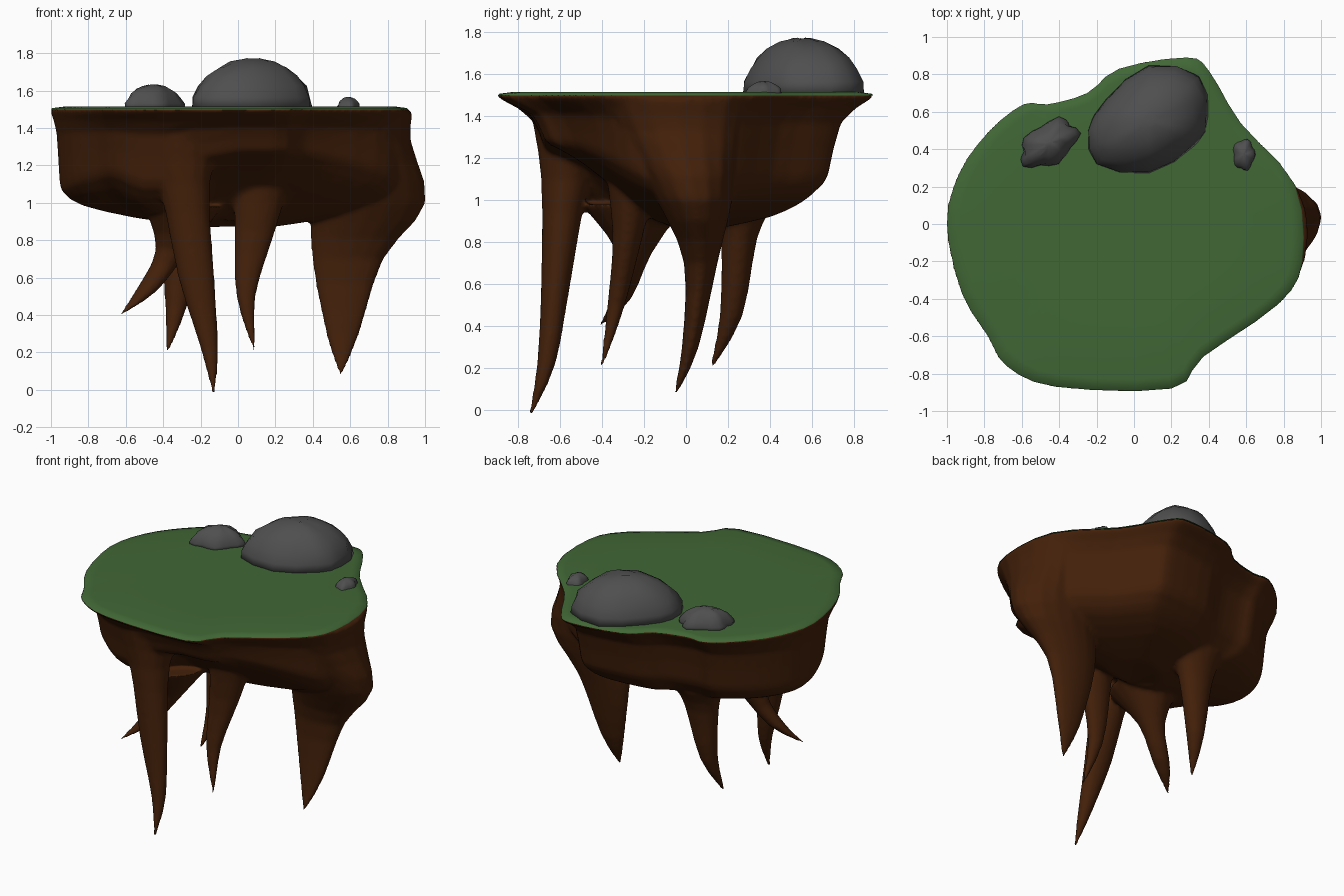
import bpy, bmesh, math, random

if "Cube" in bpy.data.objects:
    bpy.data.objects.remove(bpy.data.objects["Cube"])

random.seed(4)


def material(name, rgb):
    m = bpy.data.materials.new(name)
    m.diffuse_color = (*rgb, 1)
    m.use_nodes = True
    m.node_tree.nodes["Principled BSDF"].inputs["Base Color"].default_value = m.diffuse_color
    return m


GRASS = material("grass green", (0.052, 0.135, 0.036))
DIRT = material("dirt brown", (0.056, 0.0145, 0.003))
STONE = material("stone grey", (0.078, 0.078, 0.078))


def spline(pts, steps, closed=False):
    """Catmull-Rom curve through points of any dimension."""
    n, out = len(pts), []
    get = (lambda i: pts[i % n]) if closed else (lambda i: pts[max(0, min(n - 1, i))])
    for i in range(n if closed else n - 1):
        for k in range(steps):
            t = k / steps
            out.append(tuple(
                b + .5 * t * (c - a + t * (2 * a - 5 * b + 4 * c - d + t * (3 * (b - c) + d - a)))
                for a, b, c, d in zip(get(i - 1), get(i), get(i + 1), get(i + 2))))
    return out if closed else out + [tuple(pts[-1])]


def loft(bm, rings, cap_first=True):
    """Skin a list of equally long point rings."""
    vr = [[bm.verts.new(p) for p in r] for r in rings]
    n = len(vr[0])
    for a, b in zip(vr, vr[1:]):
        for i in range(n):
            j = (i + 1) % n
            bm.faces.new((a[i], a[j], b[j], b[i]))
    if cap_first:
        bm.faces.new(vr[0][::-1])
    bm.faces.new(vr[-1])


def make(name, bm, mat):
    bmesh.ops.recalc_face_normals(bm, faces=bm.faces)
    me = bpy.data.meshes.new(name)
    bm.to_mesh(me)
    bm.free()
    me.materials.append(mat)
    ob = bpy.data.objects.new(name, me)
    bpy.context.collection.objects.link(ob)
    for p in me.polygons:
        p.use_smooth = True
    return ob


def ease(t):
    t = max(0.0, min(1.0, t))
    return t * t * (3 - 2 * t)


# island outline seen from above
outline = spline([(-1, 0), (-.93, .28), (-.77, .5), (-.59, .64), (-.46, .64), (-.25, .7),
                  (-.08, .83), (.28, .89), (.4, .82), (.57, .54), (.86, .21), (.9, -.2),
                  (.77, -.43), (.37, -.71), (.2, -.88), (-.42, -.87), (-.68, -.76),
                  (-.78, -.6), (-.92, -.37)], 3, True)

# grass sheet with a softly rolled rim
bm = bmesh.new()
loft(bm, [[(x * s, y * s, z) for x, y in outline]
          for s, z in ((1, 1.499), (.995, 1.506), (.93, 1.514), (.6, 1.514))], cap_first=False)
make("grass_top", bm, GRASS)

# dirt body: rings shrinking downwards (z, x scale, y scale), underside raised at the front
levels = spline([(1.503, 1.008, 1.008), (1.48, 1.0, .985), (1.37, .97, .83), (1.12, .955, .76),
                 (1.05, .93, .7), (.985, .83, .61), (.92, .55, .45), (.87, .2, .2)], 2)
bm = bmesh.new()
rings = []
for z, sx, sy in levels:
    ring = []
    for x, y in outline:
        px, py = x * sx, y * sy
        lift = .5 * ease((-py - .02) / .6) * max(ease((px + .42) / .3), .4 * ease((-px - .5) / .2))
        ring.append((px, py, z - min(0, z - 1.45) * lift))
    rings.append(ring)
loft(bm, rings)


# hanging roots: each oval section is z, x range, y range
def root(*sections):
    loft(bm, [[((a + b) / 2 + (b - a) / 2 * math.cos(k * math.tau / 16),
                (c + d) / 2 + (d - c) / 2 * math.sin(k * math.tau / 16), z) for k in range(16)]
              for z, a, b, c, d in spline(sections, 3)])


# front root
root((1.42, -.62, -.05, -.74, -.25), (1.1, -.43, -.15, -.69, -.45), (.6, -.32, -.125, -.69, -.55),
     (.22, -.2, -.105, -.71, -.62), (-.02, -.14, -.12, -.75, -.73))
# right root, swelling out of the side of the island
root((1.485, .5, .935, -.4, .3), (1.33, .5, .925, -.32, .26), (1.0, .4, 1.005, -.14, .22),
     (.7, .395, .78, -.01, .15), (.3, .47, .65, -.02, .06), (.08, .54, .56, -.06, -.04))
# middle root
root((1.25, -.02, .32, -.4, -.1), (.85, -.02, .2, -.35, -.2), (.5, -.01, .095, -.375, -.29),
     (.21, .08, .1, -.41, -.39))
# back root
root((.98, -.46, -.12, .12, .42), (.82, -.42, -.18, .165, .34), (.45, -.39, -.27, .16, .27),
     (.2, -.39, -.37, .11, .13))
# left root
root((.98, -.5, -.08, -.5, 0), (.75, -.44, -.26, -.33, -.16), (.53, -.55, -.43, -.36, -.26),
     (.4, -.64, -.62, -.42, -.4))
body = make("dirt_body_and_roots", bm, DIRT)

# fuse body and roots into one smooth skin
fuse = body.modifiers.new("fuse", 'REMESH')
fuse.mode = 'VOXEL'
fuse.voxel_size = 0.014
fuse.use_smooth_shade = True
soft = body.modifiers.new("soften", 'SMOOTH')
soft.factor = .5
soft.iterations = 8


# rocks: slightly lumpy domes over an outline
def rock(name, pts, height, rough):
    cx = sum(p[0] for p in pts) / len(pts)
    cy = sum(p[1] for p in pts) / len(pts)
    rings = []
    for i in range(7):
        a = i * math.radians(13.5)
        s, h = math.cos(a) ** 1.05, math.sin(a)
        ring = []
        for x, y in pts:
            k = s * (1 + random.uniform(-rough, rough) * (i > 0))
            ring.append((cx + (x - cx) * k, cy + (y - cy) * k,
                         1.5 + height * h * (1 + random.uniform(-rough, 0))))
        rings.append(ring)
    bm = bmesh.new()
    loft(bm, rings)
    make(name, bm, STONE)


def lumpy(cx, cy, rx, ry, tilt):
    """Oval outline with five lobes, leaning along x."""
    out = []
    for k in range(20):
        t = k * math.tau / 20
        r = 1 + .1 * math.cos(5 * t)
        out.append((cx + r * rx * math.cos(t), cy + r * (ry * math.sin(t) + tilt * math.cos(t))))
    return out


rock("large_rock", spline([(-.245, .5), (-.2, .32), (.08, .27), (.33, .42), (.4, .58),
                           (.35, .79), (.08, .85), (-.15, .67)], 2, True), .278, .03)
rock("medium_rock", lumpy(-.455, .43, .155, .12, .05), .135, .06)
rock("small_rock", lumpy(.588, .37, .06, .085, 0), .068, .06)
